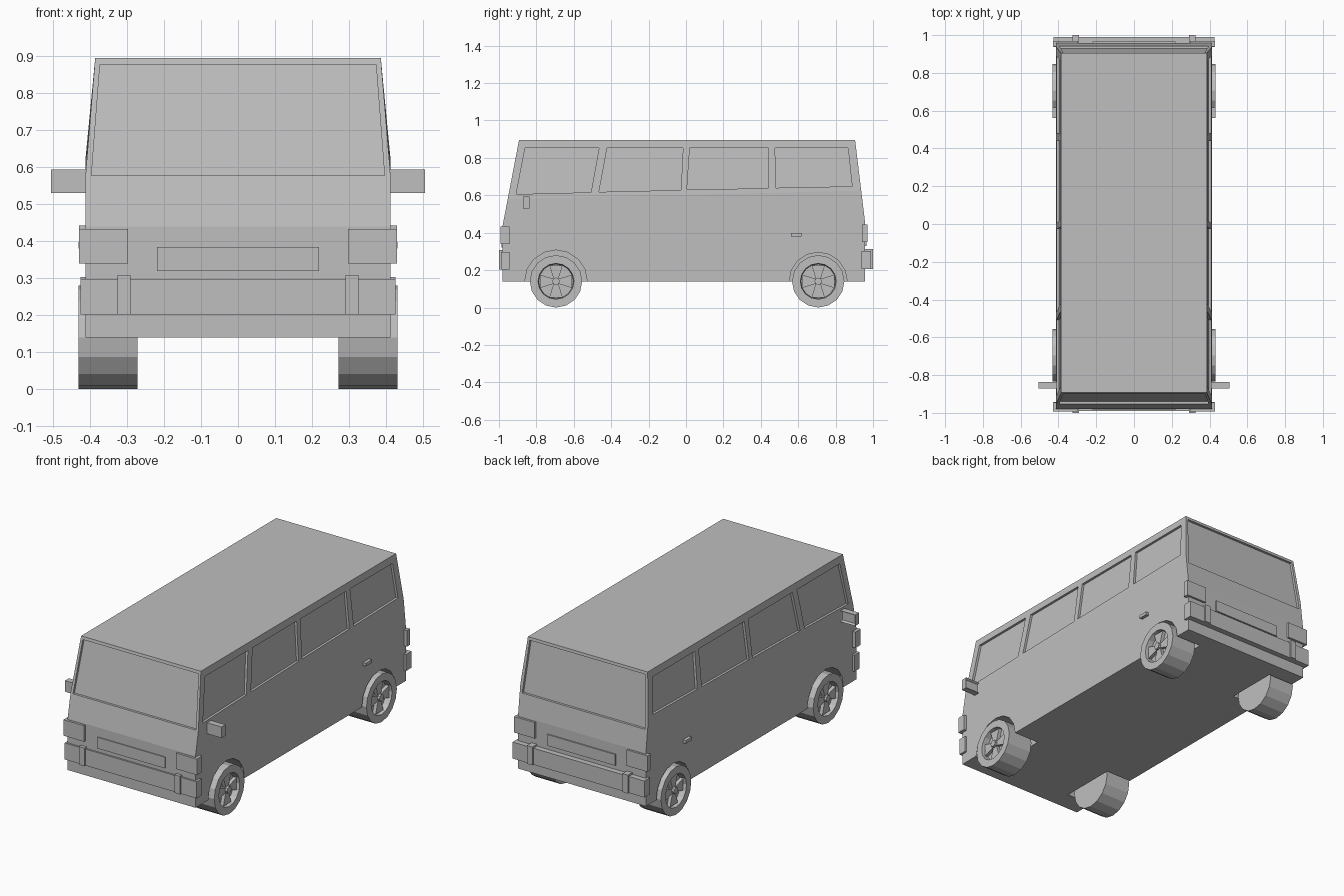
import bpy, bmesh, math
from mathutils import Vector

if "Cube" in bpy.data.objects:
    bpy.data.objects.remove(bpy.data.objects["Cube"])

paint = bpy.data.materials.new("plain_grey")
paint.diffuse_color = (0.52, 0.52, 0.52, 1)
paint.use_nodes = True
paint.node_tree.nodes["Principled BSDF"].inputs["Base Color"].default_value = paint.diffuse_color


def finish(name, bm):
    bmesh.ops.recalc_face_normals(bm, faces=bm.faces)
    me = bpy.data.meshes.new(name)
    bm.to_mesh(me)
    bm.free()
    me.materials.append(paint)
    ob = bpy.data.objects.new(name, me)
    bpy.context.collection.objects.link(ob)
    return ob


def prism(bm, loop, offset):
    """Closed solid between a loop and the same loop moved by offset."""
    a = [bm.verts.new(p) for p in loop]
    b = [bm.verts.new(Vector(p) + Vector(offset)) for p in loop]
    bm.faces.new(a)
    bm.faces.new(b[::-1])
    for i in range(len(a)):
        j = (i + 1) % len(a)
        bm.faces.new((a[i], b[i], b[j], a[j]))


def box(name, x0, x1, y0, y1, z0, z1):
    bm = bmesh.new()
    prism(bm, [(x0, y0, z0), (x1, y0, z0), (x1, y1, z0), (x0, y1, z0)], (0, 0, z1 - z0))
    return finish(name, bm)


# Body dimensions
BOT, ROOF, HALF, TOPHALF = 0.14, 0.895, 0.412, 0.386


def front_y(z):
    return -0.98 + max(0, z - 0.44) / 0.455 * 0.087


def rear_y(z):
    return 0.958 - max(0, z - 0.45) / 0.445 * 0.054


def side_x(y, z):
    belt = 0.602 + 0.024 * y
    return HALF - max(0, z - belt) / (ROOF - belt) * (HALF - TOPHALF)


# Body shell: stacked rectangles, slanted belt line
bm = bmesh.new()
rings = []
for zf, zr, w in ((BOT, BOT, HALF), (0.44, 0.45, HALF), (0.58, 0.625, HALF), (ROOF, ROOF, TOPHALF)):
    yf, yr = front_y(zf), rear_y(zr)
    rings.append([bm.verts.new(p) for p in ((-w, yf, zf), (w, yf, zf), (w, yr, zr), (-w, yr, zr))])
for lo, hi in zip(rings, rings[1:]):
    for i in range(4):
        j = (i + 1) % 4
        bm.faces.new((lo[i], lo[j], hi[j], hi[i]))
bm.faces.new(rings[0][::-1])
bm.faces.new(rings[-1])
body = finish("van_body", bm)

# Cutter: recessed windows and wheel wells
bm = bmesh.new()
DEPTH = 0.014
windows = [  # y bottom front/rear, y top front/rear, z bottom front/rear
    (-0.908, -0.508, -0.860, -0.465, 0.606, 0.616),
    (-0.465, -0.027, -0.422, -0.016, 0.618, 0.628),
    (0.005, 0.440, 0.020, 0.440, 0.630, 0.638),
    (0.482, 0.888, 0.476, 0.866, 0.640, 0.648)]
for s in (-1, 1):
    for b0, b1, t0, t1, z0, z1 in windows:
        loop = [(b0, z0), (b1, z1), (t1, 0.853), (t0, 0.853)]
        prism(bm, [(s * (side_x(y, z) - DEPTH), y, z) for y, z in loop], (s * 0.06, 0, 0))
    for cy, r in ((-0.695, 0.167), (0.707, 0.155)):
        ring = [(s * 0.25, cy + r * math.sin(k * math.pi / 8), 0.14 + r * math.cos(k * math.pi / 8))
                for k in range(16)]
        prism(bm, ring, (s * 0.3, 0, 0))
for fy, d in ((front_y, 1), (rear_y, -1)):
    loop = [(-0.396, 0.578), (0.396, 0.578), (0.373, 0.878), (-0.373, 0.878)]
    prism(bm, [(x, fy(z) + d * DEPTH, z) for x, z in loop], (0, -d * 0.06, 0))
cutter = finish("opening_cutter", bm)
cutter.hide_render = True
mod = body.modifiers.new("openings", 'BOOLEAN')
mod.operation = 'DIFFERENCE'
mod.solver = 'EXACT'
mod.object = cutter
bpy.context.view_layer.objects.active = body
bpy.ops.object.modifier_apply(modifier=mod.name)
bpy.data.objects.remove(cutter)


# Wheels: revolved tyre and rim with a folded spoke fan and hub
def wheel(name, s, cy):
    bm = bmesh.new()

    def pt(x, r, k):
        a = k * math.pi / 8
        return bm.verts.new((s * x, cy + r * math.sin(a), 0.14 + r * math.cos(a)))

    profile = [(0.272, 0.14), (0.431, 0.14), (0.431, 0.096), (0.395, 0.092)]
    loops = [[pt(x, r, k) for k in range(16)] for x, r in profile]
    for a, b in zip(loops, loops[1:]):
        for k in range(16):
            j = (k + 1) % 16
            bm.faces.new((a[k], a[j], b[j], b[k]))
    bm.faces.new(loops[0])
    bm.faces.new(loops[-1])
    # spokes
    for k in range(0, 16, 4):
        loop = [(0.397, 0.018, k - 2), (0.397, 0.093, k - 1), (0.397, 0.093, k + 1), (0.397, 0.018, k + 2)]
        pts = []
        for x, r, kk in loop:
            a = kk * math.pi / 8
            pts.append((s * x, cy + r * math.sin(a), 0.14 + r * math.cos(a)))
        prism(bm, pts, (s * 0.02, 0, 0))
    # hub
    hub = [(s * 0.397, cy + 0.02 * math.sin(k * math.pi / 4), 0.14 + 0.02 * math.cos(k * math.pi / 4))
           for k in range(8)]
    prism(bm, hub, (s * 0.034, 0, 0))
    finish(name, bm)


# Paired parts on both sides
for s, side in ((-1, "left"), (1, "right")):
    wheel("front_wheel_" + side, s, -0.695)
    wheel("rear_wheel_" + side, s, 0.707)
    box("headlight_" + side, s * 0.297, s * 0.43, -0.993, -0.945, 0.34, 0.433)
    box("tail_light_" + side, s * 0.297, s * 0.43, 0.94, 0.97, 0.35, 0.443)
    box("door_handle_" + side, s * 0.405, s * 0.431, 0.562, 0.617, 0.38, 0.398)
    box("front_bumper_guard_" + side, s * 0.29, s * 0.325, -1.0, -0.97, 0.202, 0.308)
    box("rear_bumper_guard_" + side, s * 0.29, s * 0.325, 0.95, 1.0, 0.207, 0.314)
    # mirror with recessed glass facing backwards
    mirror = box("side_mirror_" + side, s * 0.408, s * 0.505, -0.872, -0.836, 0.53, 0.594)
    bm = bmesh.new()
    bm.from_mesh(mirror.data)
    bm.normal_update()
    back = [f for f in bm.faces if f.normal.y > 0.9]
    bmesh.ops.inset_region(bm, faces=back, thickness=0.01)
    bmesh.ops.translate(bm, verts=back[0].verts, vec=(0, -0.012, 0))
    bm.to_mesh(mirror.data)
    bm.free()

# Bumpers and panels
box("front_bumper", -0.425, 0.425, -0.99, -0.943, 0.202, 0.298)
box("rear_bumper", -0.425, 0.425, 0.938, 0.99, 0.207, 0.303)
box("front_grille_panel", -0.219, 0.219, -0.986, -0.97, 0.32, 0.385)
box("rear_plate_panel", -0.219, 0.219, 0.95, 0.966, 0.328, 0.393)
